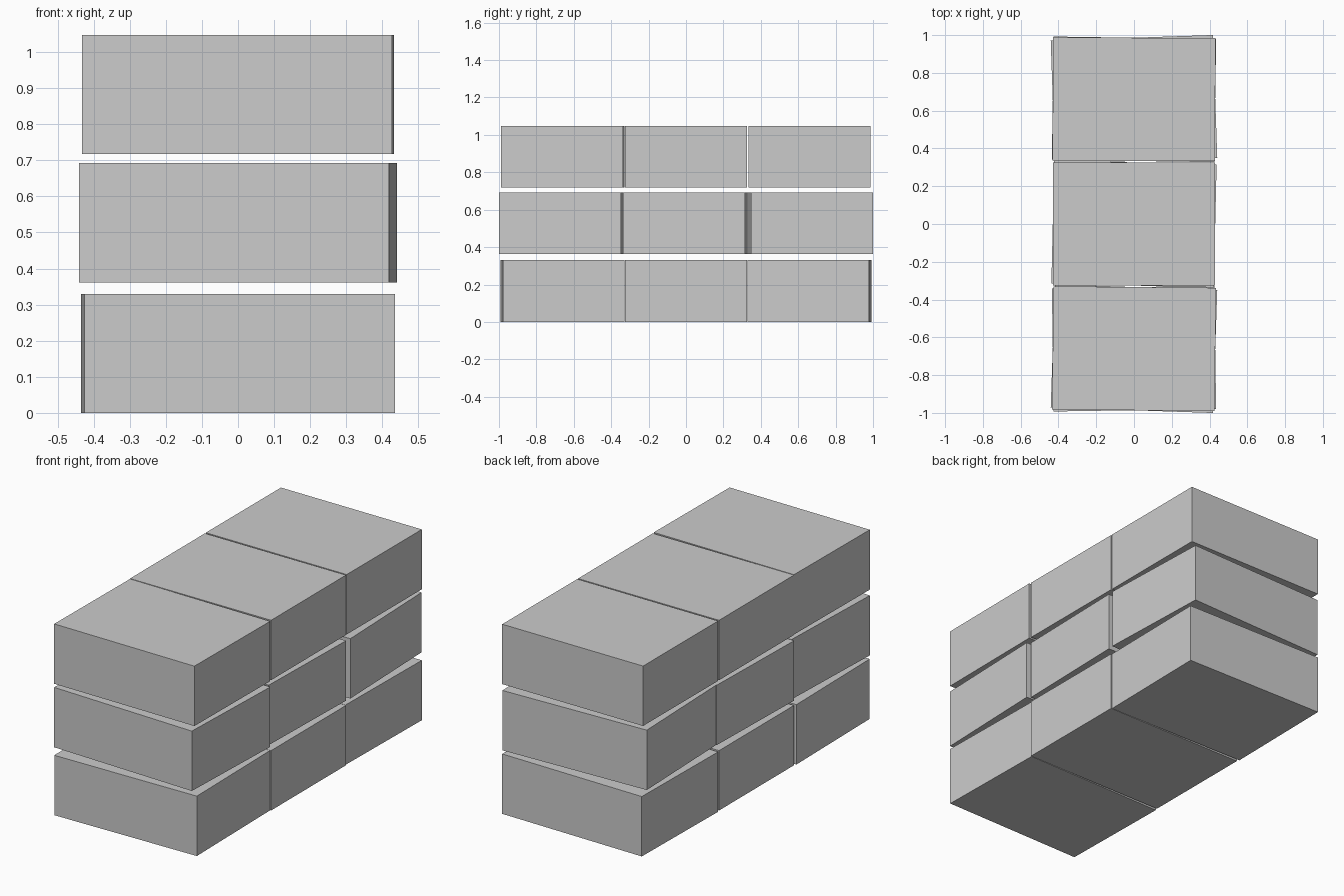
import bpy

if "Cube" in bpy.data.objects:
    bpy.data.objects.remove(bpy.data.objects["Cube"])

# Block size and spacing along y
SIZE = (0.86, 0.652, 0.33)
PITCH = 0.66

# Each layer: base height and the slight twist (radians) of front, middle, back block
LAYERS = [
    ("bottom", 0.0, (0.015, 0.0, -0.015)),
    ("middle", 0.362, (-0.034, -0.023, 0.034)),
    ("top", 0.718, (-0.009, 0.0, -0.002)),
]


def add_block(name, y, base, twist):
    bpy.ops.mesh.primitive_cube_add(size=1, location=(0, y, base + SIZE[2] / 2),
                                    rotation=(0, 0, twist))
    block = bpy.context.object
    block.name = name
    block.scale = SIZE


# Stack of three rows of three loosely placed blocks
for layer, base, twists in LAYERS:
    for i, (place, twist) in enumerate(zip(("front", "centre", "back"), twists)):
        add_block(f"{layer}_{place}_block", (i - 1) * PITCH, base, twist)
